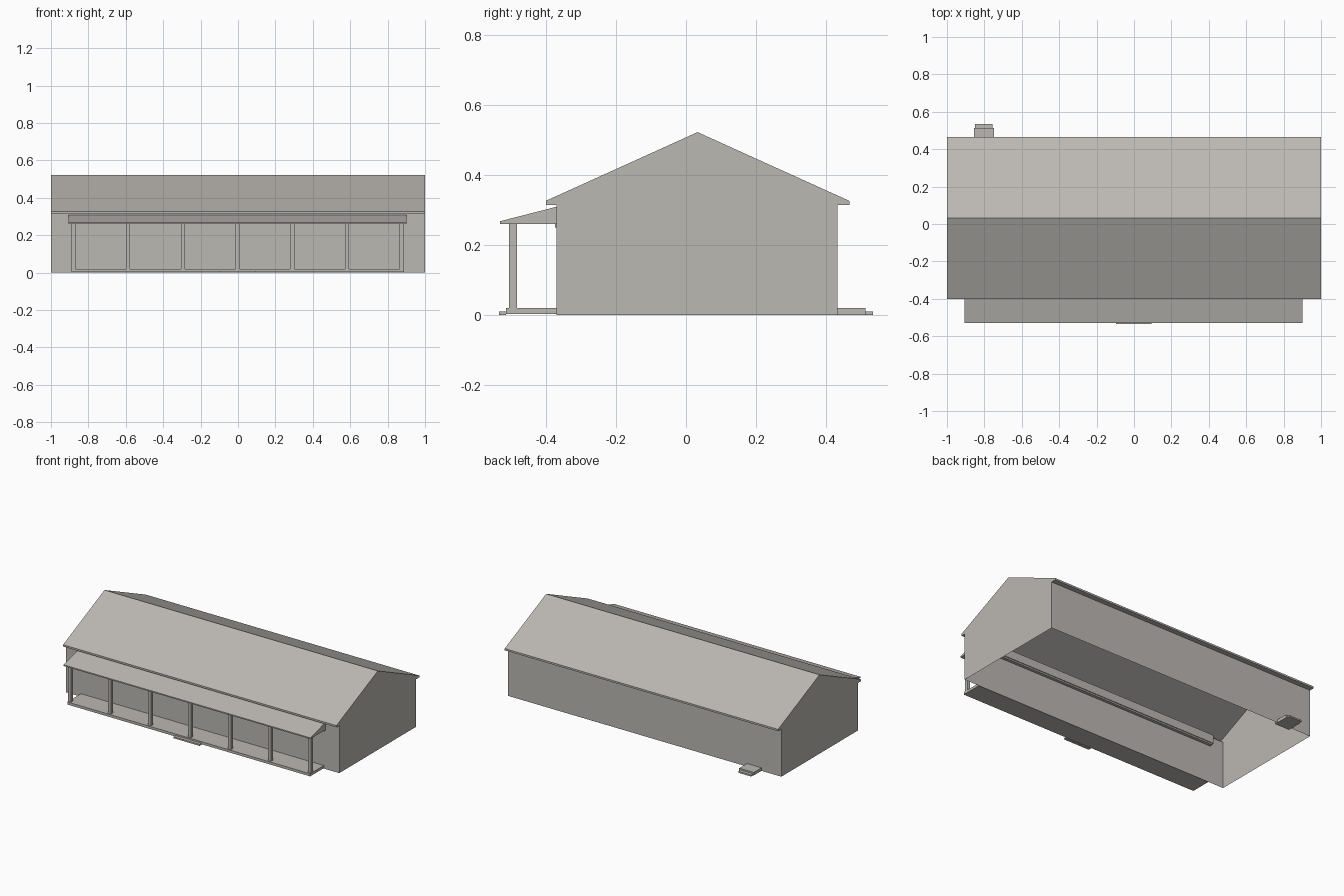
import bpy, bmesh

cube = bpy.data.objects.get("Cube")
if cube:
    bpy.data.objects.remove(cube, do_unlink=True)

# One warm grey for the whole building
COLOUR = (0.50, 0.48, 0.45, 1)
grey = bpy.data.materials.new("warm_grey")
grey.use_nodes = True
grey.diffuse_color = COLOUR
grey.node_tree.nodes["Principled BSDF"].inputs["Base Color"].default_value = COLOUR


def extrude_profile(name, profile, x0, x1, open_bottom=False):
    """Extrude a closed (y, z) profile along x; optionally drop the last side."""
    bm = bmesh.new()
    a = [bm.verts.new((x0, y, z)) for y, z in profile]
    b = [bm.verts.new((x1, y, z)) for y, z in profile]
    bm.faces.new(a)
    bm.faces.new(b[::-1])
    n = len(profile)
    sides = [bm.faces.new((a[i], b[i], b[(i + 1) % n], a[(i + 1) % n]))
             for i in range(n)]
    bmesh.ops.recalc_face_normals(bm, faces=bm.faces[:])
    if open_bottom:
        bmesh.ops.delete(bm, geom=[sides[-1]], context='FACES_ONLY')
    mesh = bpy.data.meshes.new(name)
    bm.to_mesh(mesh)
    bm.free()
    mesh.materials.append(grey)
    obj = bpy.data.objects.new(name, mesh)
    bpy.context.collection.objects.link(obj)
    return obj


def box(name, x0, x1, y0, y1, z0, z1):
    return extrude_profile(name, [(y0, z0), (y0, z1), (y1, z1), (y1, z0)], x0, x1)


# Hollow house shell: walls, boxed eaves and gabled roof, open underneath
FRONT, BACK = -0.37, 0.432
SOFFIT, EAVE = 0.314, 0.326
extrude_profile("house_shell", [
    (FRONT, 0), (FRONT, SOFFIT), (-0.4, SOFFIT), (-0.4, EAVE), (0.033, 0.522),
    (0.466, EAVE), (0.466, SOFFIT), (BACK, SOFFIT), (BACK, 0)],
    -1, 1, open_bottom=True)

# Lean-to porch roof and the ledger carrying it
extrude_profile("porch_roof", [
    (-0.53, 0.26), (-0.53, 0.268), (FRONT, 0.309), (-0.345, 0.315), (-0.345, 0.26)],
    -0.905, 0.9)
box("porch_ledger", -0.9, 0.895, -0.374, -0.35, 0.25, 0.29)

# Porch deck, posts and front step
box("porch_deck", -0.89, 0.887, -0.513, FRONT, 0.003, 0.02)
for i in range(7):
    x = -0.88 + i * 0.2925
    box(f"porch_post_{i + 1}", x - 0.011, x + 0.011, -0.505, -0.482, 0.02, 0.26)
box("front_step", -0.097, 0.093, -0.534, -0.513, 0, 0.01)

# Back door landing and step
box("back_landing", -0.855, -0.748, 0.41, 0.512, 0, 0.02)
box("back_step", -0.85, -0.757, 0.512, 0.534, 0, 0.01)
